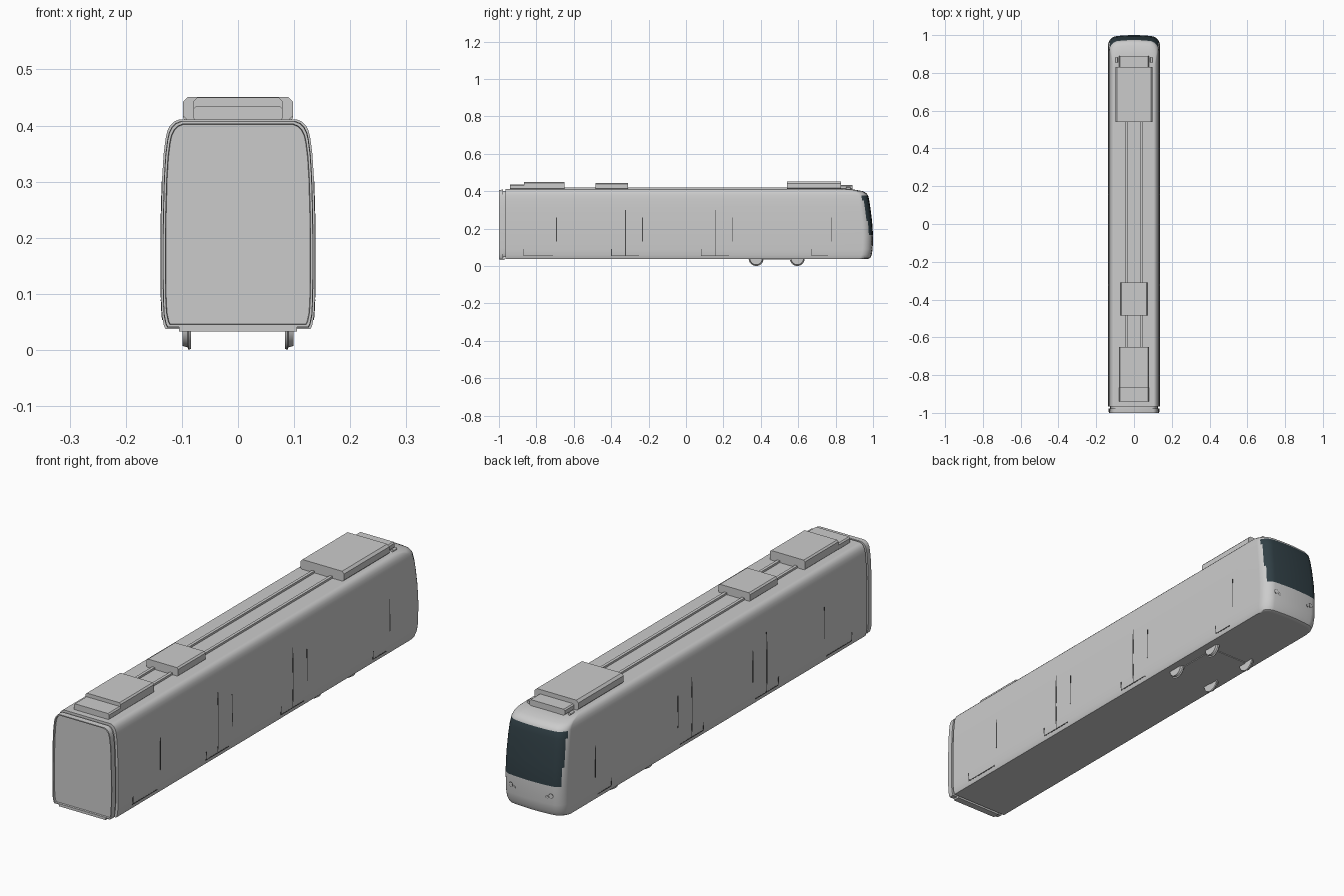
import bpy, bmesh, math
from mathutils import Matrix, Vector

cube = bpy.data.objects.get("Cube")
if cube:
    bpy.data.objects.remove(cube, do_unlink=True)


def material(name, rgb):
    m = bpy.data.materials.new(name)
    m.use_nodes = True
    m.diffuse_color = (*rgb, 1)
    m.node_tree.nodes["Principled BSDF"].inputs["Base Color"].default_value = (*rgb, 1)
    return m


GREY = material("light grey paint", (0.6, 0.6, 0.6))
GLASS = material("dark windscreen glass", (0.03, 0.05, 0.06))
SEAM = material("dark seam", (0.07, 0.07, 0.07))


def finish(name, bm, mats=(GREY,), smooth=True):
    bmesh.ops.recalc_face_normals(bm, faces=bm.faces)
    me = bpy.data.meshes.new(name)
    bm.to_mesh(me)
    bm.free()
    for m in mats:
        me.materials.append(m)
    ob = bpy.data.objects.new(name, me)
    bpy.context.collection.objects.link(ob)
    if smooth:
        bpy.ops.object.select_all(action="DESELECT")
        ob.select_set(True)
        bpy.context.view_layer.objects.active = ob
        bpy.ops.object.shade_smooth_by_angle(angle=math.radians(32))
    return ob


def loft(bm, rings, closed=True):
    """Join rings of points with quads and return the vertex rings."""
    vs = [[bm.verts.new(p) for p in r] for r in rings]
    n = len(vs[0])
    for a, b in zip(vs, vs[1:]):
        for i in range(n if closed else n - 1):
            j = (i + 1) % n
            bm.faces.new((a[i], a[j], b[j], b[i]))
    return vs


def prism(name, profile, y0, y1, mat=GREY):
    """Extrude an x-z profile along y."""
    bm = bmesh.new()
    vs = loft(bm, [[(x, y, z) for x, z in profile] for y in (y0, y1)])
    for r in vs:
        bm.faces.new(r)
    return finish(name, bm, (mat,), smooth=False)


def box(name, x, y, z, mat=GREY):
    prof = [(x[0], z[0]), (x[1], z[0]), (x[1], z[1]), (x[0], z[1])]
    return prism(name, prof, y[0], y[1], mat)


# Body levels: height, half width, nose position
LEVELS = [(0.037, 0.129, 0.972), (0.043, 0.132, 0.985), (0.06, 0.1355, 0.993),
          (0.09, 0.137, 0.998), (0.165, 0.1375, 1.0), (0.24, 0.137, 0.995),
          (0.31, 0.135, 0.986), (0.35, 0.1325, 0.980), (0.377, 0.129, 0.974),
          (0.39, 0.126, 0.964), (0.40, 0.121, 0.945), (0.407, 0.114, 0.91),
          (0.411, 0.104, 0.87)]
BACK, CORNER, CROWN = -0.965, 0.042, 0.012


def at_height(z):
    """Half width and nose position at a height."""
    for a, b in zip(LEVELS, LEVELS[1:]):
        if a[0] <= z <= b[0]:
            t = (z - a[0]) / (b[0] - a[0])
            return a[1] + t * (b[1] - a[1]), a[2] + t * (b[2] - a[2])


def plan(z, w, nose):
    """Outline of one level: right side, round cab corners, left side."""
    half = []
    for i in range(9):
        a = math.radians(90 * i / 8)
        half.append((w - CORNER + CORNER * math.cos(a), nose - CORNER + CORNER * math.sin(a)))
    inner = w - CORNER
    flat = [(inner * (1 - i / 4), nose) for i in range(1, 5)]
    half = [(x, y - CROWN * (x / w) ** 2) for x, y in half + flat]
    half = [(w, BACK), (w, 0.8)] + half
    return [(x, y, z) for x, y in half] + [(-x, y, z) for x, y in reversed(half[:-1])]


# Body shell with windscreen faces
bm = bmesh.new()
rows = loft(bm, [plan(*lv) for lv in LEVELS], closed=False)
bm.faces.new(rows[0])
bm.faces.new(rows[-1])
bm.faces.new([r[0] for r in rows] + [r[-1] for r in reversed(rows)])
for f in bm.faces:
    c = f.calc_center_median()
    if c.y > 0.93 and abs(c.x) < 0.127 and 0.165 < c.z < 0.377 and abs(f.normal.z) < 0.9:
        f.material_index = 1
body = finish("body_shell", bm, (GREY, GLASS))
body.modifiers.new("weighted_normals", "WEIGHTED_NORMAL").keep_sharp = True

# Open-end frame with a groove and a recessed panel
section = [(w, z) for z, w, _ in LEVELS]
section += [(-x, z) for x, z in reversed(section)]


def end_ring(y, inset):
    k, h = 1 - inset / 0.137, 1 - inset / 0.187
    return [(x * k, y, 0.224 + (z - 0.224) * h) for x, z in section]


bm = bmesh.new()
rings = loft(bm, [end_ring(*r) for r in ((BACK, 0.010), (-0.978, 0.010), (-0.978, 0.003),
                                         (-1.0, 0.004), (-1.0, 0.008), (-0.993, 0.009))])
bm.faces.new(rings[-1])
finish("end_frame", bm)
box("end_sill", (-0.105, 0.105), (-0.998, -0.97), (0.033, 0.045))


# Roof equipment with chamfered shoulders
def roof_unit(name, w, y0, y1, top, c=0.009):
    half = [(w - c, 0.408), (w, 0.408 + c), (w, top - c), (w - c, top)]
    prism(name, half + [(-x, z) for x, z in reversed(half)], y0, y1)


roof_unit("cab_roof_unit", 0.098, 0.54, 0.83, 0.451)
roof_unit("cab_roof_step", 0.079, 0.83, 0.89, 0.433, 0.005)
roof_unit("middle_roof_unit", 0.071, -0.485, -0.31, 0.445, 0.006)
roof_unit("end_roof_unit", 0.079, -0.865, -0.65, 0.450, 0.006)
roof_unit("end_roof_step", 0.079, -0.94, -0.865, 0.435, 0.005)

for side, tag in ((1, "left"), (-1, "right")):
    # Roof conduits between the units
    for i, (y0, y1) in enumerate(((-0.65, -0.485), (-0.31, 0.54))):
        x = side * 0.04
        box(f"{tag}_conduit_{i + 1}", (x - 0.006, x + 0.006), (y0, y1), (0.409, 0.419))

    # Small roof lamps beside the cab step
    bm = bmesh.new()
    bmesh.ops.create_cone(bm, cap_ends=True, segments=12, radius1=0.006, radius2=0.006, depth=0.025,
                          matrix=Matrix.Translation((side * 0.092, 0.868, 0.415))
                          @ Matrix.Rotation(math.pi / 2, 4, "X"))
    finish(f"{tag}_roof_lamp", bm)

    # Wheels with inner flange
    for y, pos in ((0.375, "rear"), (0.595, "front")):
        bm = bmesh.new()
        prof = ((0.084, 0.02), (0.084, 0.038), (0.088, 0.04), (0.090, 0.035), (0.099, 0.033), (0.099, 0.02))
        rings = [[(side * x, y + r * math.cos(a), 0.04 + r * math.sin(a))
                  for a in (math.tau * k / 32 for k in range(32))] for x, r in prof]
        vs = loft(bm, rings)
        bm.faces.new(vs[0])
        bm.faces.new(vs[-1])
        finish(f"{tag}_{pos}_wheel", bm)

    # Door and panel seams as thin strips hugging the side
    def seam(name, y0, y1, z0, z1):
        bm = bmesh.new()
        rings = []
        for i in range(7):
            z = z0 + (z1 - z0) * i / 6
            w = at_height(z)[0]
            rings.append([(side * (w + d), y, z) for d, y in
                          ((-0.002, y0), (0.0008, y0), (0.0008, y1), (-0.002, y1))])
        vs = loft(bm, rings)
        bm.faces.new(vs[0])
        bm.faces.new(vs[-1])
        finish(f"{tag}_{name}", bm, (SEAM,), smooth=False)

    T = 0.004
    for i, (y0, y1) in enumerate(((-0.87, -0.71), (-0.40, -0.25), (0.08, 0.23), (0.67, 0.76))):
        seam(f"door_{i + 1}_sill", y0, y1, 0.053, 0.057)
        seam(f"door_{i + 1}_edge", y0, y0 + T, 0.053, 0.09)
        seam(f"door_{i + 1}_panel_edge", y1 + 0.015, y1 + 0.015 + T, 0.13, 0.26)
        if 0 < i < 3:
            mid = (y0 + y1) / 2
            seam(f"door_{i + 1}_centre", mid, mid + T, 0.055, 0.30)

    # Head lamps: dark rim with a pale lens, laid on the nose
    for i, (x, z, r) in enumerate(((0.090, 0.125, 0.010), (0.073, 0.118, 0.006))):
        w, nose = at_height(z)
        y = nose - CROWN * (x / w) ** 2
        tilt = Vector((side * 0.15, 1, 0)).to_track_quat("Z", "Y").to_matrix().to_4x4()
        for part, rad, lift, mat in (("rim", r, 0.0, SEAM), ("lens", r * 0.8, 0.0006, GREY)):
            bm = bmesh.new()
            bmesh.ops.create_cone(bm, cap_ends=True, segments=20, radius1=rad, radius2=rad, depth=0.003,
                                  matrix=Matrix.Translation((side * x, y + lift - 0.001, z)) @ tilt)
            finish(f"{tag}_lamp_{i + 1}_{part}", bm, (mat,))

# Bogie plate between the wheels
box("bogie_plate", (-0.084, 0.084), (0.375, 0.595), (0.034, 0.039))
